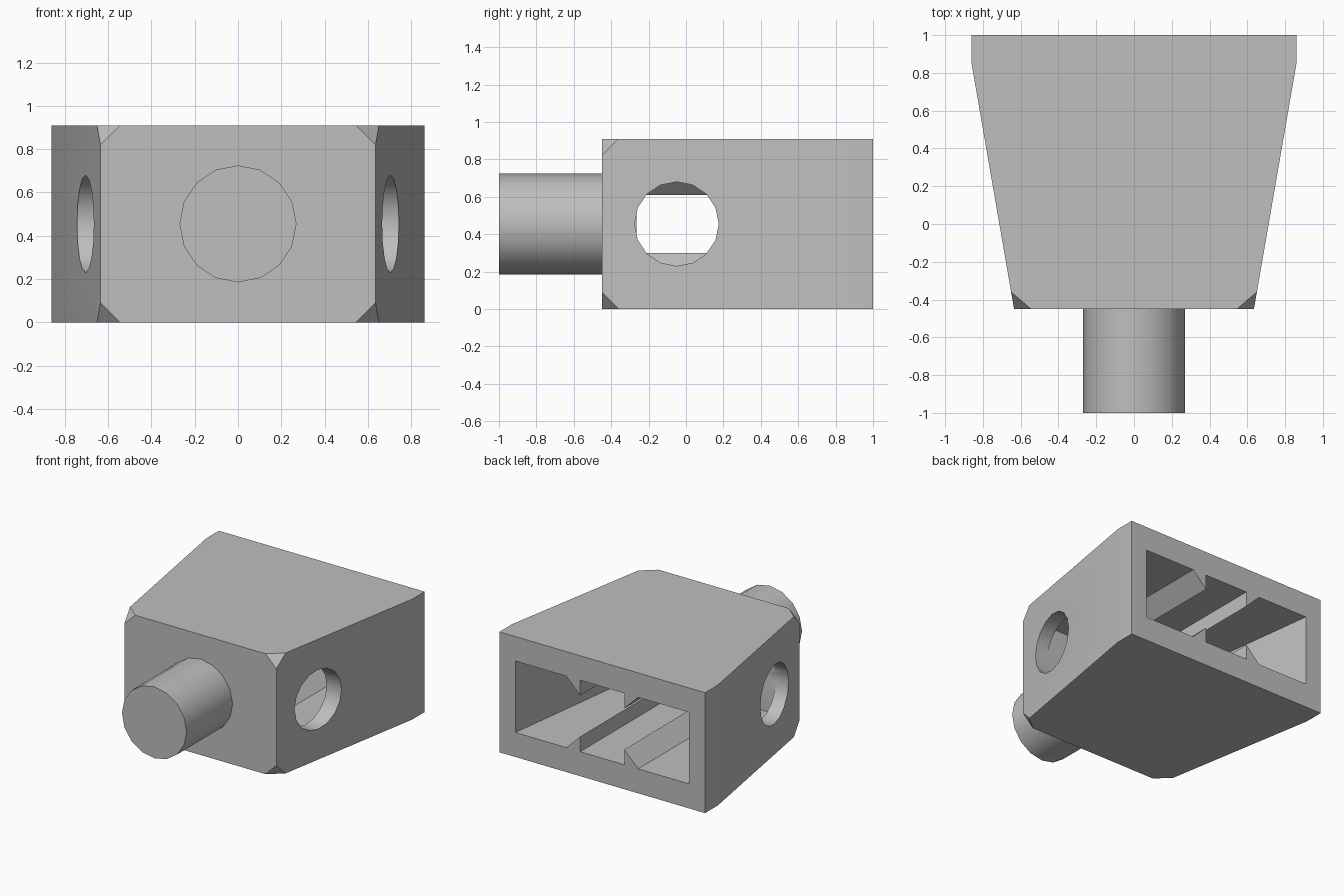
import bpy, bmesh
from math import pi, radians
from mathutils import Matrix, Vector

cube = bpy.data.objects.get("Cube")
if cube:
    bpy.data.objects.remove(cube, do_unlink=True)

HEIGHT, MID = 0.91, 0.455
BACK, KINK, FRONT = 1.0, 0.85, -0.45
WIDE, NARROW = 0.86, 0.635
CUT = 0.09                      # size of the clipped front corners
SIDES = (-1, 1)

grey = bpy.data.materials.new("plain_grey")
grey.use_nodes = True
colour = (0.52, 0.52, 0.52, 1)
grey.diffuse_color = colour
grey.node_tree.nodes["Principled BSDF"].inputs["Base Color"].default_value = colour


def finish(name, bm):
    bmesh.ops.recalc_face_normals(bm, faces=bm.faces[:])
    mesh = bpy.data.meshes.new(name)
    bm.to_mesh(mesh)
    bm.free()
    obj = bpy.data.objects.new(name, mesh)
    mesh.materials.append(grey)
    bpy.context.collection.objects.link(obj)
    return obj


def activate(obj):
    bpy.ops.object.select_all(action='DESELECT')
    obj.select_set(True)
    bpy.context.view_layer.objects.active = obj


def cylinder(name, radius, length, centre, axis):
    bm = bmesh.new()
    turn = Matrix.Rotation(pi / 2, 4, axis)
    bmesh.ops.create_cone(bm, cap_ends=True, segments=16, radius1=radius,
                          radius2=radius, depth=length,
                          matrix=Matrix.Translation(centre) @ turn)
    return finish(name, bm)


def subtract(target, cutter):
    cutter.hide_render = True
    mod = target.modifiers.new("cut", 'BOOLEAN')
    mod.operation, mod.solver, mod.object = 'DIFFERENCE', 'EXACT', cutter
    activate(target)
    bpy.ops.object.modifier_apply(modifier=mod.name)
    bpy.data.objects.remove(cutter, do_unlink=True)


# Tapered body with clipped front corners
bm = bmesh.new()
slope = (WIDE - NARROW) / (KINK - FRONT)
for sx in SIDES:
    for z, inward in ((0, 1), (HEIGHT, -1)):
        for x, y, h in ((WIDE, BACK, z), (WIDE, KINK, z),
                        (NARROW - CUT, FRONT, z),
                        (NARROW + CUT * slope, FRONT + CUT, z),
                        (NARROW, FRONT, z + inward * CUT)):
            bm.verts.new((sx * x, y, h))
bmesh.ops.convex_hull(bm, input=bm.verts[:])
bmesh.ops.dissolve_limit(bm, angle_limit=radians(1), verts=bm.verts[:], edges=bm.edges[:])
body = finish("body", bm)

# Rear pocket, whose outline leaves four wedge-shaped rails inside
def pocket_ring(bm, y, half):
    low, rail = 0.185, 0.30
    quarter = [(half, low), (0.30, low), (0.184, rail), (0.184, low)]
    floor = quarter + [(-x, z) for x, z in reversed(quarter)]
    ceiling = [(x, HEIGHT - z) for x, z in reversed(floor)]
    return [bm.verts.new((x, y, z)) for x, z in floor + ceiling]

bm = bmesh.new()
near, far = pocket_ring(bm, 1.1, 0.739), pocket_ring(bm, -0.265, 0.562)
bm.faces.new(near)
bm.faces.new(far)
for i in range(len(near)):
    j = (i + 1) % len(near)
    bm.faces.new((near[i], near[j], far[j], far[i]))
subtract(body, finish("pocket_cutter", bm))

# Round holes through the side walls
for sx in SIDES:
    subtract(body, cylinder("hole_cutter", 0.225, 0.5, Vector((sx * 0.7, -0.05, MID)), 'Y'))

# Front peg
peg = cylinder("front_peg", 0.27, 0.6, Vector((0, -0.7, MID)), 'X')

for obj in (body, peg):
    activate(obj)
    bpy.ops.object.shade_smooth_by_angle(angle=radians(30))
